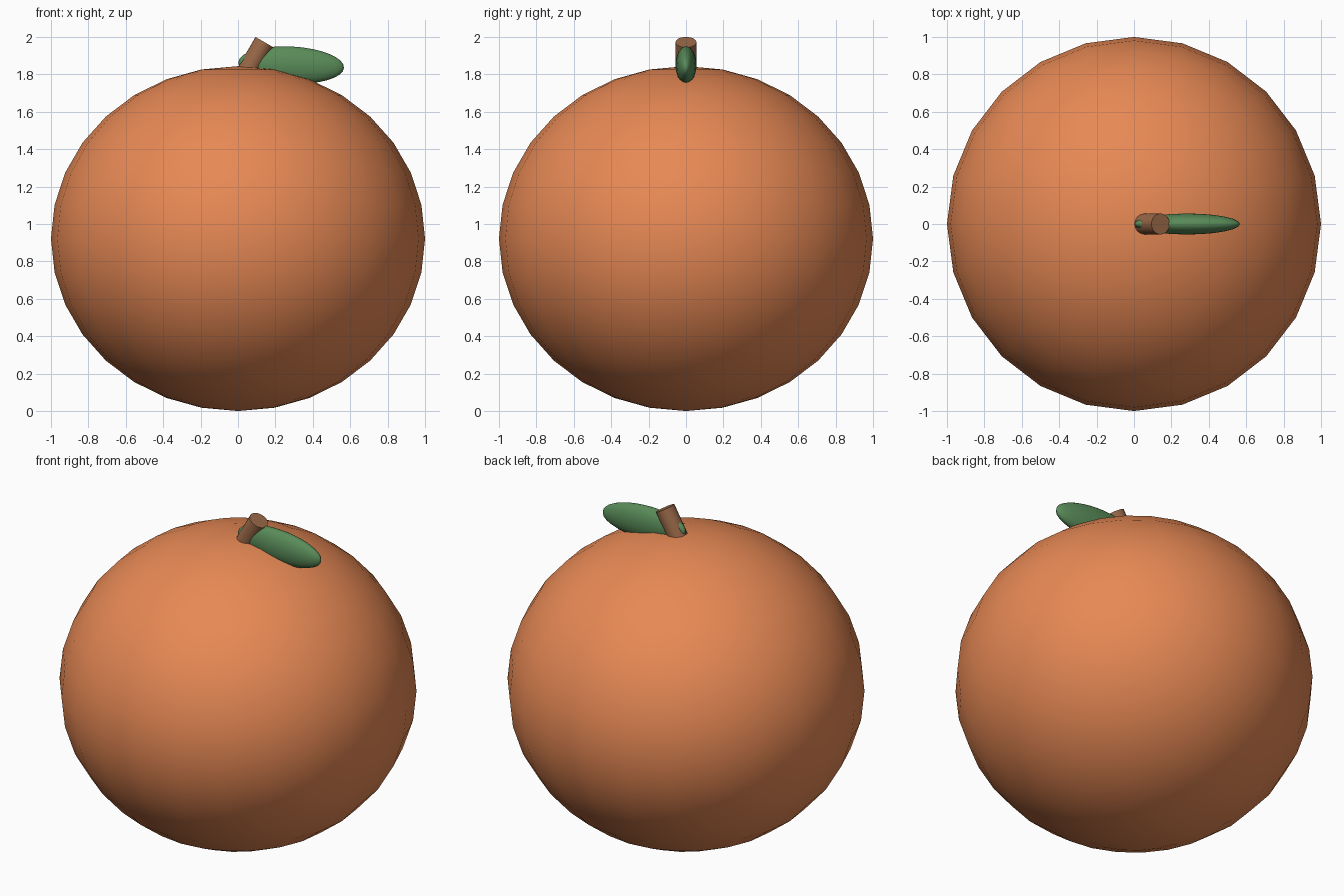
import bpy, math

if "Cube" in bpy.data.objects:
    bpy.data.objects.remove(bpy.data.objects["Cube"])


def material(name, rgb):
    m = bpy.data.materials.new(name)
    m.diffuse_color = (*rgb, 1)
    m.use_nodes = True
    m.node_tree.nodes["Principled BSDF"].inputs["Base Color"].default_value = m.diffuse_color
    return m


def finish(name, mat, angle):
    ob = bpy.context.object
    ob.name = name
    ob.data.materials.append(mat)
    bpy.ops.object.shade_smooth_by_angle(angle=math.radians(angle))
    return ob


orange = material("orange peel", (0.80, 0.25, 0.09))
brown = material("brown stem", (0.32, 0.14, 0.065))
green = material("leaf green", (0.10, 0.26, 0.10))

# Fruit: slightly flattened sphere
bpy.ops.mesh.primitive_uv_sphere_add(segments=24, ring_count=16, radius=1,
                                     location=(0, 0, 0.922))
finish("fruit", orange, 60).scale = (1, 1, 0.922)

# Stem: short cylinder leaning to the right
tilt = math.radians(30)
length = 0.25
top = (0.142, 0, 1.972)
bpy.ops.mesh.primitive_cylinder_add(
    vertices=24, radius=0.056, depth=length, rotation=(0, tilt, 0),
    location=(top[0] - math.sin(tilt) * length / 2, 0,
              top[2] - math.cos(tilt) * length / 2))
finish("stem", brown, 40)

# Leaf: thin ellipsoid standing on edge beside the stem
bpy.ops.mesh.primitive_uv_sphere_add(segments=24, ring_count=16, radius=1,
                                     location=(0.284, 0, 1.85),
                                     rotation=(0, math.radians(3), 0))
finish("leaf", green, 60).scale = (0.283, 0.056, 0.099)
